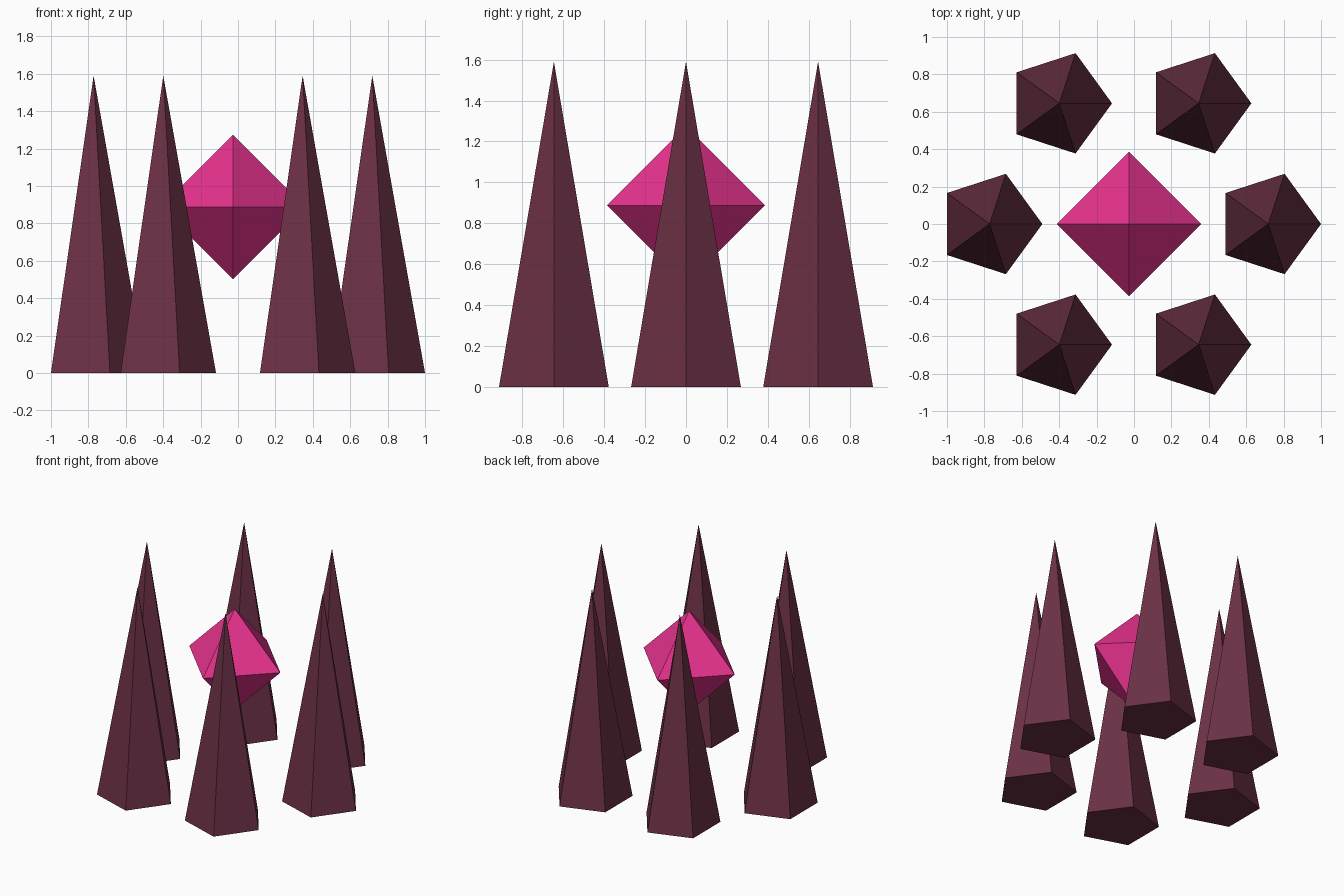
import bpy, bmesh
from math import cos, sin, pi
from mathutils import Vector

if "Cube" in bpy.data.objects:
    bpy.data.objects.remove(bpy.data.objects["Cube"])

CENTER_X = -0.027      # ring centre
RING = 0.745           # ring radius
SPIKE_R, SPIKE_H = 0.282, 1.59
GEM_R, GEM_Z = 0.386, 0.888


def material(name, color):
    m = bpy.data.materials.new(name)
    m.diffuse_color = color
    m.use_nodes = True
    m.node_tree.nodes["Principled BSDF"].inputs["Base Color"].default_value = m.diffuse_color
    return m


def hull_mesh(name, points, mat):
    """Flat-faced convex solid around a few points."""
    bm = bmesh.new()
    for p in points:
        bm.verts.new(p)
    bmesh.ops.convex_hull(bm, input=bm.verts[:])
    bmesh.ops.dissolve_limit(bm, angle_limit=0.01, verts=bm.verts[:], edges=bm.edges[:])
    bmesh.ops.recalc_face_normals(bm, faces=bm.faces[:])
    mesh = bpy.data.meshes.new(name)
    bm.to_mesh(mesh)
    bm.free()
    mesh.materials.append(mat)
    return mesh


def place(name, mesh, location):
    ob = bpy.data.objects.new(name, mesh)
    ob.location = location
    bpy.context.collection.objects.link(ob)
    return ob


dark = material("dark_stone", (0.147, 0.030, 0.060, 1))
pink = material("pink_crystal", (0.807, 0.033, 0.275, 1))

# Six five-sided spikes in a ring, all turned the same way
base = [Vector((SPIKE_R * cos(2 * pi * i / 5), SPIKE_R * sin(2 * pi * i / 5), 0)) for i in range(5)]
spike = hull_mesh("spike", base + [Vector((0, 0, SPIKE_H))], dark)
for i in range(6):
    a = i * pi / 3
    place(f"spike_{i + 1}", spike, (CENTER_X + RING * cos(a), RING * sin(a), 0))

# Floating octahedral crystal in the middle
axes = [Vector(v) * GEM_R * s for v in ((1, 0, 0), (0, 1, 0), (0, 0, 1)) for s in (1, -1)]
place("floating_crystal", hull_mesh("floating_crystal", axes, pink), (CENTER_X, 0, GEM_Z))
